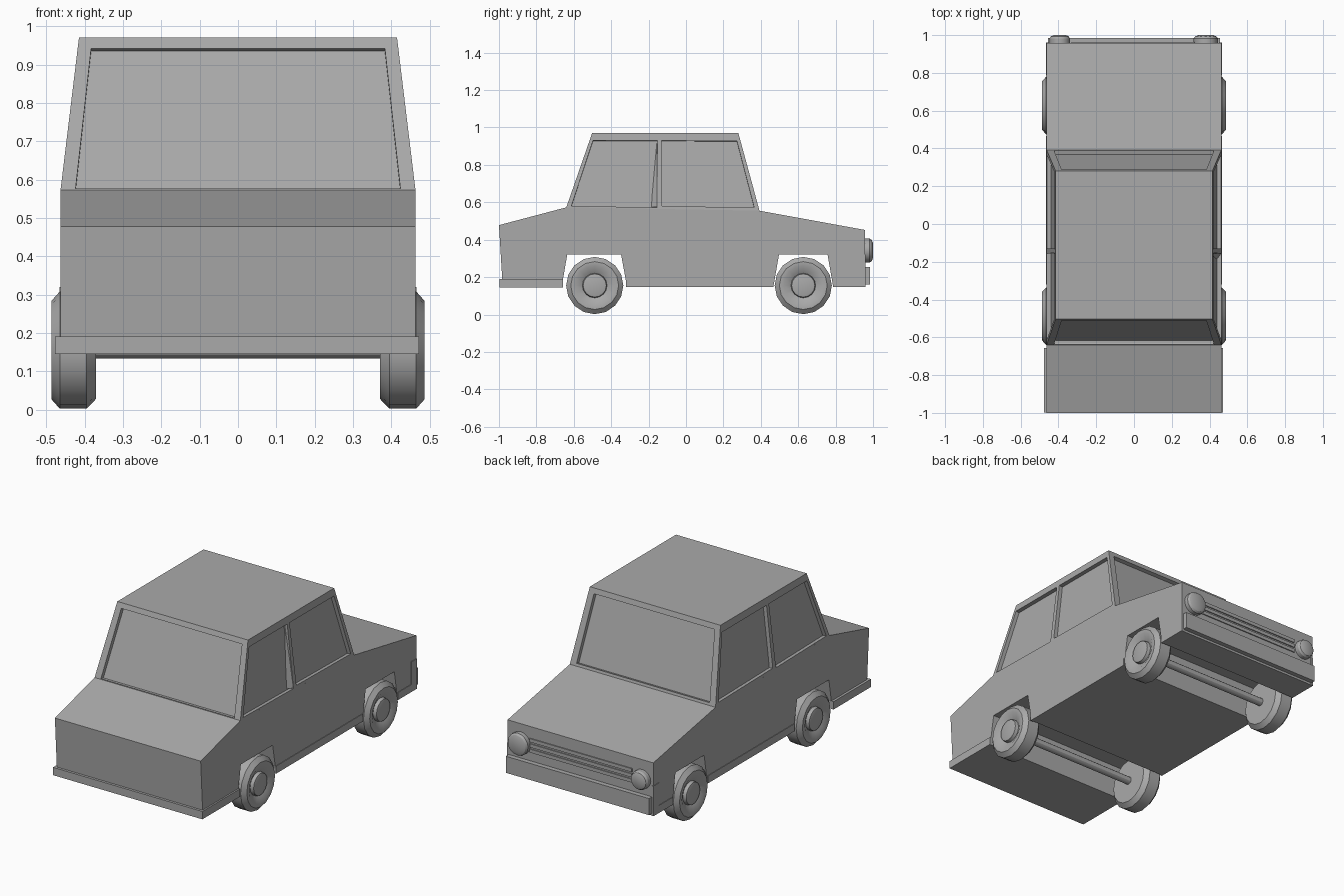
import bpy, bmesh, math
from mathutils import Vector

if "Cube" in bpy.data.objects:
    bpy.data.objects.remove(bpy.data.objects["Cube"])

grey = bpy.data.materials.new("dark_grey")
grey.diffuse_color = (0.4, 0.4, 0.4, 1)
grey.use_nodes = True
grey.node_tree.nodes["Principled BSDF"].inputs["Base Color"].default_value = grey.diffuse_color


def finish(bm, name):
    bmesh.ops.remove_doubles(bm, verts=bm.verts, dist=0.0001)
    bmesh.ops.recalc_face_normals(bm, faces=bm.faces)
    mesh = bpy.data.meshes.new(name)
    bm.to_mesh(mesh)
    bm.free()
    mesh.materials.append(grey)
    ob = bpy.data.objects.new(name, mesh)
    bpy.context.collection.objects.link(ob)
    return ob


def box(name, x0, x1, y0, y1, z0, z1):
    bm = bmesh.new()
    bmesh.ops.create_cube(bm, size=1)
    for v in bm.verts:
        v.co = ((x0 + x1) / 2 + v.co.x * (x1 - x0),
                (y0 + y1) / 2 + v.co.y * (y1 - y0),
                (z0 + z1) / 2 + v.co.z * (z1 - z0))
    return finish(bm, name)


def extrude_profile(name, pts, half):
    """Extrude a y,z outline across the car."""
    bm = bmesh.new()
    face = bm.faces.new([bm.verts.new((-half, y, z)) for y, z in pts])
    ext = bmesh.ops.extrude_face_region(bm, geom=[face], use_keep_orig=True)
    verts = [g for g in ext["geom"] if isinstance(g, bmesh.types.BMVert)]
    bmesh.ops.translate(bm, verts=verts, vec=(2 * half, 0, 0))
    return finish(bm, name)


def lathe(name, profile, centre, rot_z=0, sides=16):
    """Turn an (axis offset, radius) profile around the x axis."""
    bm = bmesh.new()
    vs = [bm.verts.new((a, 0, r)) for a, r in profile]
    edges = [bm.edges.new(p) for p in zip(vs, vs[1:])]
    bmesh.ops.spin(bm, geom=vs + edges, cent=(0, 0, 0), axis=(1, 0, 0),
                   angle=math.tau, steps=sides, use_merge=True)
    ob = finish(bm, name)
    ob.location = centre
    ob.rotation_euler.z = rot_z
    bpy.ops.object.select_all(action='DESELECT')
    ob.select_set(True)
    bpy.context.view_layer.objects.active = ob
    bpy.ops.object.shade_smooth_by_angle(angle=math.radians(30))
    return ob


def window_panel(bm, quad, u0, u1, v0, v1, depth=0.022):
    """Wall quad (bottom a,b then top c,d) with a recessed window."""
    a, b, c, d = [Vector(p) for p in quad]
    n = (b - a).cross(d - a).normalized()

    def at(u, v):
        return a.lerp(b, u).lerp(d.lerp(c, u), v)
    hole = [at(u0, v0), at(u1, v0), at(u1, v1), at(u0, v1)]
    rings = [[bm.verts.new(p) for p in ring] for ring in
             ([a, b, c, d], hole, [p - n * depth for p in hole])]
    for r0, r1 in zip(rings, rings[1:]):
        for i in range(4):
            j = (i + 1) % 4
            bm.faces.new((r0[i], r0[j], r1[j], r1[i]))
    bm.faces.new(rings[2])


# lower body with wheel channels
extrude_profile("body", [
    (-1.0, 0.478), (-0.64, 0.573), (0.393, 0.555), (0.958, 0.452),
    (0.958, 0.147), (0.787, 0.147), (0.757, 0.32), (0.497, 0.32), (0.467, 0.147),
    (-0.315, 0.147), (-0.347, 0.32), (-0.635, 0.32), (-0.665, 0.147),
    (-0.98, 0.147)], 0.463)

# cabin with recessed windows
W, T = 0.463, 0.415
rear, front, top_r, top_f, mid = -0.64, 0.393, -0.502, 0.28, -0.143
zr, zf, zm, zt = 0.573, 0.555, 0.564, 0.97
bm = bmesh.new()
window_panel(bm, [(-W, rear, zr), (W, rear, zr), (T, top_r, zt), (-T, top_r, zt)],
             0.042, 0.958, 0.008, 0.93)
window_panel(bm, [(W, front, zf), (-W, front, zf), (-T, top_f, zt), (T, top_f, zt)],
             0.042, 0.958, 0.035, 0.93)
window_panel(bm, [(W, rear, zr), (W, mid, zm), (T, mid, zt), (T, top_r, zt)],
             0.05, 0.973, 0.02, 0.9)
window_panel(bm, [(W, mid, zm), (W, front, zf), (T, top_f, zt), (T, mid, zt)],
             0.027, 0.955, 0.04, 0.9)
window_panel(bm, [(-W, mid, zm), (-W, rear, zr), (-T, top_r, zt), (-T, mid, zt)],
             0.027, 0.95, 0.02, 0.9)
window_panel(bm, [(-W, front, zf), (-W, mid, zm), (-T, mid, zt), (-T, top_f, zt)],
             0.045, 0.973, 0.04, 0.9)
bm.faces.new([bm.verts.new(p) for p in
              [(-T, top_r, zt), (T, top_r, zt), (T, top_f, zt), (-T, top_f, zt)]])
finish(bm, "cabin")

# tapered fillet behind the right door pillar
bm = bmesh.new()
pts = [(0.462, -0.155, 0.575), (0.438, -0.187, 0.575),
       (0.438, -0.155, 0.575), (0.404, -0.155, 0.93)]
bmesh.ops.convex_hull(bm, input=[bm.verts.new(p) for p in pts])
finish(bm, "pillar_fillet")

# bumpers and sills
box("rear_bumper", -0.477, 0.472, -0.997, -0.657, 0.145, 0.19)
box("front_bumper", -0.455, 0.455, 0.95, 0.985, 0.16, 0.255)
for s, side in ((1, "right"), (-1, "left")):
    a, b = sorted((s * 0.45, s * 0.466))
    box(side + "_sill", a, b, -0.32, 0.467, 0.147, 0.19)
    box(side + "_front_sill", a, b, 0.785, 0.96, 0.147, 0.19)
    box(side + "_corner_trim", a, b, 0.91, 0.96, 0.19, 0.32)

# grille bars and headlamps
for i in range(3):
    z = 0.305 + i * 0.03
    box("grille_bar", -0.33, 0.32, 0.95, 0.964, z, z + 0.02)
for x, r in ((0.38, 0.064), (-0.393, 0.054)):
    lathe("headlamp", [(0, r), (0.032, r), (0.043, r * 0.88),
                       (0.05, r * 0.6), (0.05, 0)],
          (x, 0.95, 0.342), math.pi / 2)

# wheels with dished rims, and axles
tyre = [(-0.058, 0), (-0.058, 0.128), (-0.034, 0.153), (0.036, 0.153),
        (0.058, 0.128), (0.058, 0.105), (0.036, 0.066), (0.055, 0.062),
        (0.058, 0.052), (0.058, 0)]
for y, end in ((-0.488, "rear"), (0.627, "front")):
    lathe(end + "_axle", [(-0.38, 0.022), (0.38, 0.022)], (0, y, 0.155), 0, 12)
    for s, side in ((1, "right"), (-1, "left")):
        lathe(f"{end}_{side}_wheel", tyre, (s * 0.429, y, 0.155),
              0 if s > 0 else math.pi)
